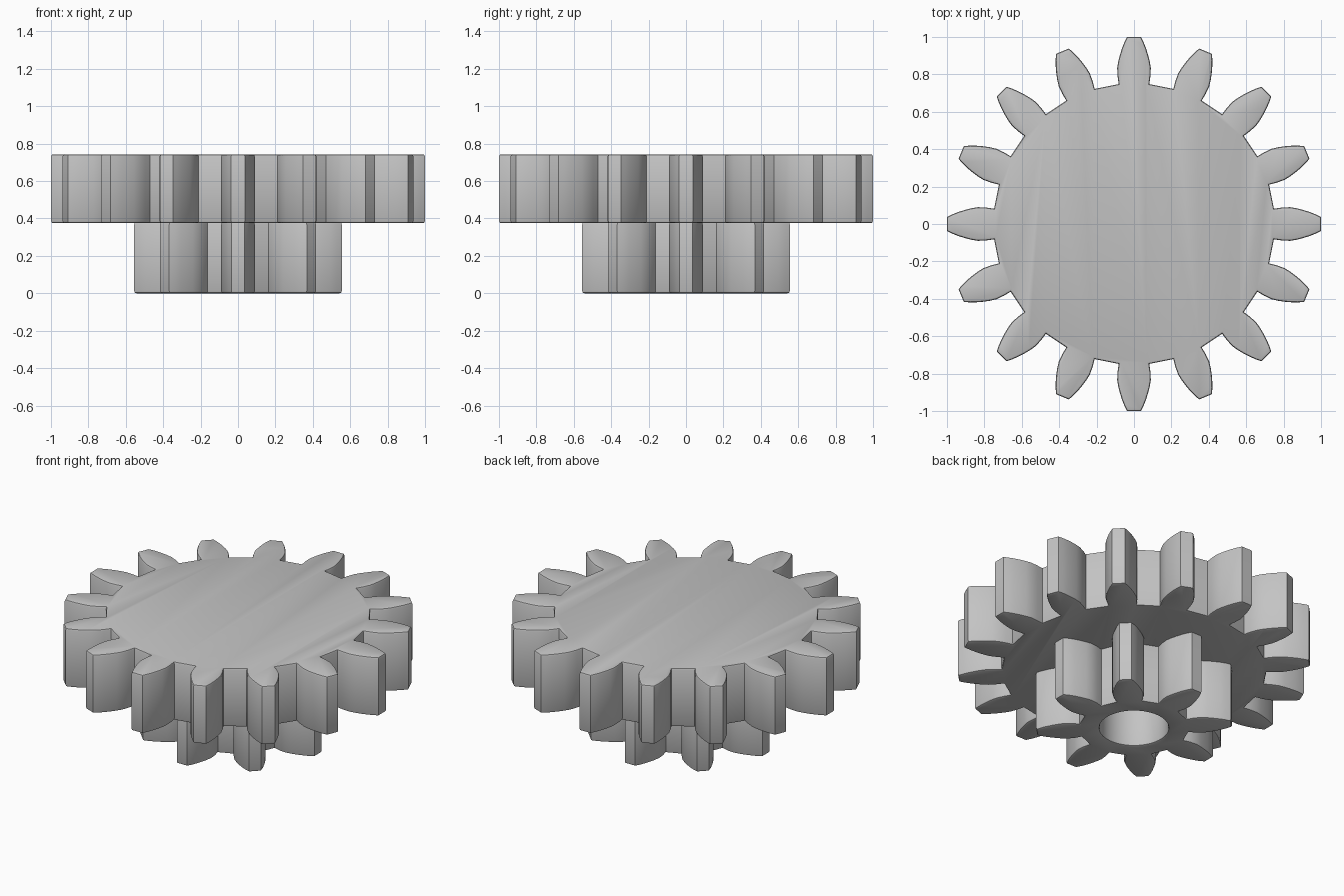
import bpy, bmesh, math

if "Cube" in bpy.data.objects:
    bpy.data.objects.remove(bpy.data.objects["Cube"])

steel = bpy.data.materials.new("plain grey")
steel.diffuse_color = (0.55, 0.55, 0.55, 1)
steel.use_nodes = True
steel.node_tree.nodes["Principled BSDF"].inputs["Base Color"].default_value = steel.diffuse_color


def gear(name, teeth, flank, z0, z1, bore=0.0, bevel=0.012):
    """Extruded gear; flank lists (radius, half width) from root to tip."""
    bm = bmesh.new()
    tooth = [(r, -w) for r, w in flank] + [(r, w) for r, w in reversed(flank)]
    step = 2 * math.pi / teeth

    def turn(r, w, a):
        return bm.verts.new((r * math.cos(a) - w * math.sin(a),
                             r * math.sin(a) + w * math.cos(a), z0))

    rim = [[turn(r, w, i * step) for r, w in tooth] for i in range(teeth)]
    if bore:
        # one face per tooth sector, leaving the round bore open
        m = 5
        start = math.atan2(tooth[0][1], tooth[0][0])
        ring = [turn(bore, 0, start + j * step / m) for j in range(m * teeth)]
        for i in range(teeth):
            arc = [ring[(i * m + j) % len(ring)] for j in range(m + 1)]
            bm.faces.new(rim[i] + [rim[(i + 1) % teeth][0]] + arc[::-1])
    else:
        bm.faces.new([v for t in rim for v in t])

    # thickness
    ext = bmesh.ops.extrude_face_region(bm, geom=bm.faces[:], use_keep_orig=True)
    top = [v for v in ext["geom"] if isinstance(v, bmesh.types.BMVert)]
    bmesh.ops.translate(bm, verts=top, vec=(0, 0, z1 - z0))
    bmesh.ops.recalc_face_normals(bm, faces=bm.faces[:])

    # rounded rims where the flat faces meet the walls
    bm.normal_update()
    rims = [e for e in bm.edges if len(e.link_faces) == 2 and
            abs(abs(e.link_faces[0].normal.z) - abs(e.link_faces[1].normal.z)) > 0.5]
    bmesh.ops.bevel(bm, geom=rims, offset=bevel, segments=2, profile=0.5,
                    affect='EDGES')
    bmesh.ops.recalc_face_normals(bm, faces=bm.faces[:])

    mesh = bpy.data.meshes.new(name)
    bm.to_mesh(mesh)
    bm.free()
    mesh.materials.append(steel)
    obj = bpy.data.objects.new(name, mesh)
    bpy.context.collection.objects.link(obj)
    bpy.ops.object.select_all(action='DESELECT')
    obj.select_set(True)
    bpy.context.view_layer.objects.active = obj
    bpy.ops.object.shade_smooth_by_angle(angle=math.radians(40))
    return obj


# wide solid upper wheel
gear("large_gear", 16,
     [(0.748, 0.082), (0.79, 0.088), (0.835, 0.09), (0.87, 0.084),
      (0.905, 0.075), (0.94, 0.064), (0.97, 0.052), (1.0, 0.037)],
     0.375, 0.743)

# narrow lower pinion with a blind bore closed by the wheel above
gear("small_gear", 8,
     [(0.305, 0.075), (0.345, 0.086), (0.39, 0.09), (0.425, 0.084),
      (0.46, 0.075), (0.495, 0.064), (0.525, 0.052), (0.555, 0.035)],
     0.0, 0.38, bore=0.195)
